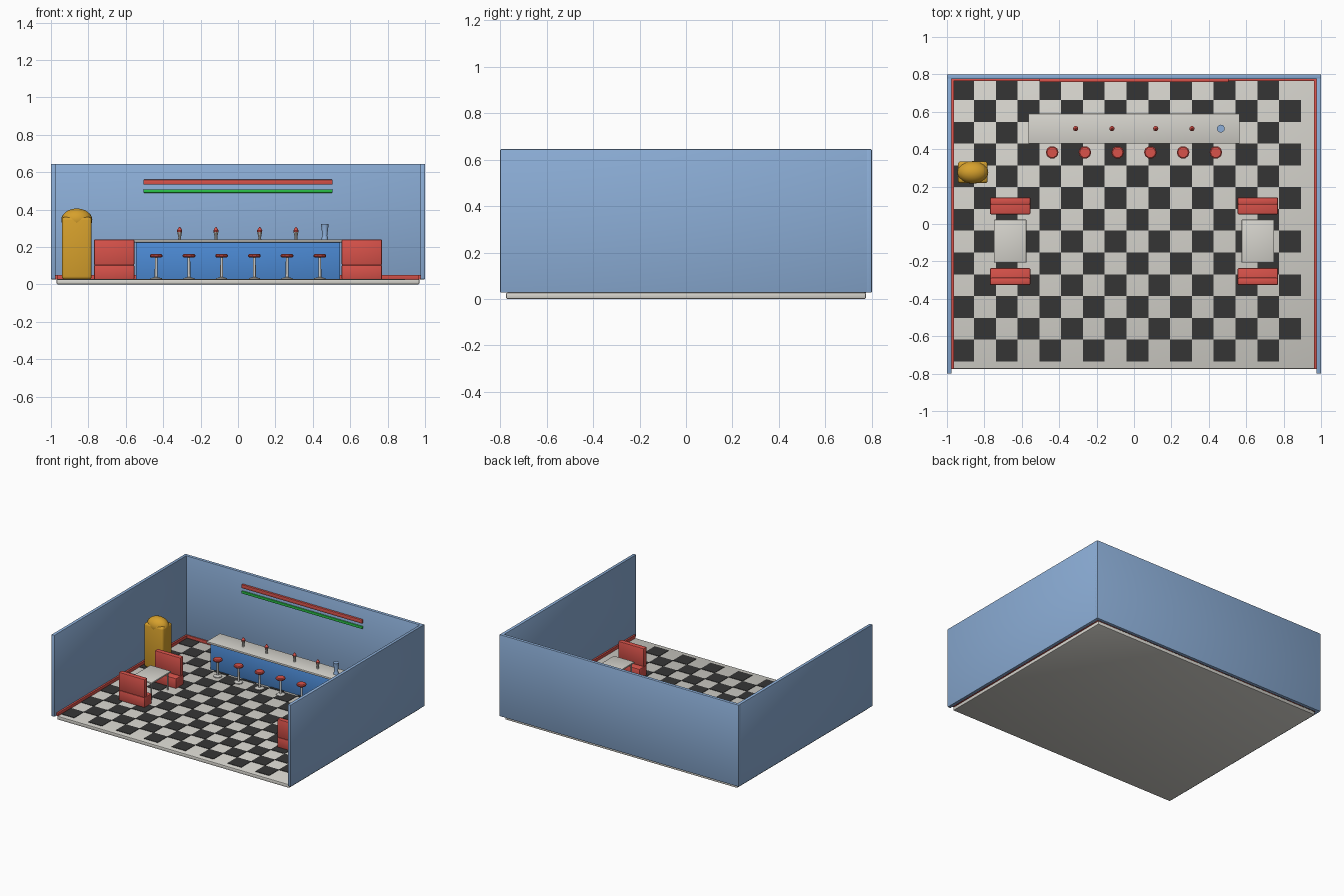
import bpy, bmesh, math
from mathutils import Matrix, Vector

if "Cube" in bpy.data.objects:
    bpy.data.objects.remove(bpy.data.objects["Cube"], do_unlink=True)


def material(name, *srgb):
    lin = [(c / 255 / 12.92) if c < 10 else ((c / 255 + 0.055) / 1.055) ** 2.4 for c in srgb]
    m = bpy.data.materials.new(name)
    m.use_nodes = True
    m.diffuse_color = (*lin, 1)
    m.node_tree.nodes["Principled BSDF"].inputs["Base Color"].default_value = (*lin, 1)
    return m


wall_blue = material("wall blue", 140, 174, 215)
counter_blue = material("counter blue", 76, 138, 212)
ivory = material("ivory", 214, 212, 205)
black = material("tile black", 53, 53, 53)
red = material("red", 216, 82, 74)
gold = material("gold", 214, 160, 44)
green = material("neon green", 42, 195, 72)
chrome = material("chrome", 205, 204, 200)


def finish(bm, name, mat):
    mesh = bpy.data.meshes.new(name)
    bmesh.ops.recalc_face_normals(bm, faces=bm.faces)
    bm.to_mesh(mesh)
    bm.free()
    mesh.materials.append(mat)
    for p in mesh.polygons:
        p.use_smooth = True
    mesh.set_sharp_from_angle(angle=math.radians(35))
    ob = bpy.data.objects.new(name, mesh)
    bpy.context.collection.objects.link(ob)
    return ob


def add_box(bm, lo, hi):
    lo, hi = Vector(lo), Vector(hi)
    mat = Matrix.Translation((lo + hi) / 2) @ Matrix.Diagonal((*(hi - lo), 1))
    bmesh.ops.create_cube(bm, size=1, matrix=mat)


def box(name, mat, lo, hi, bevel=0.0, segments=2):
    bm = bmesh.new()
    add_box(bm, lo, hi)
    if bevel:
        bmesh.ops.bevel(bm, geom=bm.edges[:], offset=bevel, segments=segments,
                        profile=0.5, affect='EDGES')
    return finish(bm, name, mat)


def lathe(name, mat, x, y, profile, sides=12):
    """Revolve (radius, z) pairs into a closed solid."""
    bm = bmesh.new()
    rings = []
    for r, z in profile:
        rings.append([bm.verts.new((x + r * math.cos(math.tau * i / sides),
                                    y + r * math.sin(math.tau * i / sides), z))
                      for i in range(sides)])
    for a, b in zip(rings, rings[1:]):
        for i in range(sides):
            j = (i + 1) % sides
            bm.faces.new((a[i], a[j], b[j], b[i]))
    bm.faces.new(rings[0])
    bm.faces.new(rings[-1])
    return finish(bm, name, mat)


F = 0.027   # floor level
TOP = 0.645

# Room shell
box("floor", ivory, (-0.97, -0.775, 0), (0.97, 0.775, F), 0.006)
box("back_wall", wall_blue, (-1, 0.775, F), (1, 0.8, TOP), 0.004)
for side, s in (("left", 1), ("right", -1)):
    x0, x1 = sorted((s * 0.975, s))
    box(side + "_wall", wall_blue, (x0, -0.8, F), (x1, 0.8, TOP), 0.004)
    x0, x1 = sorted((s * 0.962, s * 0.976))
    box(side + "_baseboard", red, (x0, -0.775, F), (x1, 0.776, 0.051), 0.002)
box("back_baseboard", red, (-0.97, 0.765, F), (0.97, 0.776, 0.051), 0.002)

# Checker tiles
bm = bmesh.new()
T = 0.1165
for row in range(13):
    for col in range(row % 2, 16, 2):
        x, y = -0.972 + col * T, -0.735 + row * T
        add_box(bm, (x, y, F - 0.002), (x + T, min(y + T, 0.775), F + 0.003))
finish(bm, "dark_tiles", black)

# Neon strips on the back wall
box("red_neon_strip", red, (-0.505, 0.758, 0.533), (0.505, 0.776, 0.56), 0.003)
box("green_neon_strip", green, (-0.505, 0.762, 0.49), (0.505, 0.776, 0.508), 0.003)

# Counter
box("counter_body", counter_blue, (-0.545, 0.447, F), (0.545, 0.575, 0.226), 0.002)
box("counter_top", ivory, (-0.564, 0.43, 0.225), (0.564, 0.59, 0.239), 0.002)

# Stools
for i in range(6):
    x, y = (i - 2.5) * 0.175, 0.383
    lathe("stool_stand", chrome, x, y,
          [(0.03, F), (0.03, F + 0.006), (0.008, F + 0.012), (0.007, 0.145)])
    lathe("stool_seat", red, x, y,
          [(0.028, 0.144), (0.034, 0.149), (0.034, 0.157), (0.028, 0.162)], 10)

# Milkshakes and blender on the counter
for x in (-0.312, -0.118, 0.116, 0.31):
    lathe("shake_cup", ivory, x, 0.51, [(0.009, 0.239), (0.007, 0.25), (0.013, 0.281)], 10)
    lathe("shake_topping", red, x, 0.51,
          [(0.013, 0.281), (0.014, 0.288), (0.009, 0.297), (0.003, 0.306)], 10)
lathe("blender_jar", wall_blue, 0.464, 0.51,
      [(0.019, 0.239), (0.016, 0.252), (0.013, 0.262), (0.021, 0.324)])

# Booths: two facing benches and a table on each side
for cx in (-0.662, 0.662):
    x0, x1 = cx - 0.108, cx + 0.108
    for s in (1, -1):
        def span(a, b):
            return sorted((-0.092 + s * a, -0.092 + s * b))
        y0, y1 = span(0.144, 0.234)
        box("bench_seat", red, (x0, y0, F), (x1, y1, 0.104), 0.006)
        y0, y1 = span(0.195, 0.234)
        box("bench_back", red, (x0, y0, 0.102), (x1, y1, 0.241), 0.008)
    box("table_top", ivory, (cx - 0.086, -0.207, 0.156), (cx + 0.086, 0.023, 0.167), 0.002)
    for dx in (-0.07, 0.07):
        for dy in (-0.1, 0.1):
            lathe("table_leg", chrome, cx + dx, -0.092 + dy, [(0.005, F), (0.005, 0.158)], 8)

# Jukebox: chamfered cabinet with a dome
box("jukebox_cabinet", gold, (-0.942, 0.218, F), (-0.782, 0.335, 0.36), 0.016, 3)
bm = bmesh.new()
bmesh.ops.create_uvsphere(bm, u_segments=24, v_segments=12, radius=1,
                          matrix=Matrix.Translation((-0.862, 0.276, 0.345))
                          @ Matrix.Diagonal((0.083, 0.06, 0.061, 1)))
finish(bm, "jukebox_dome", gold)
